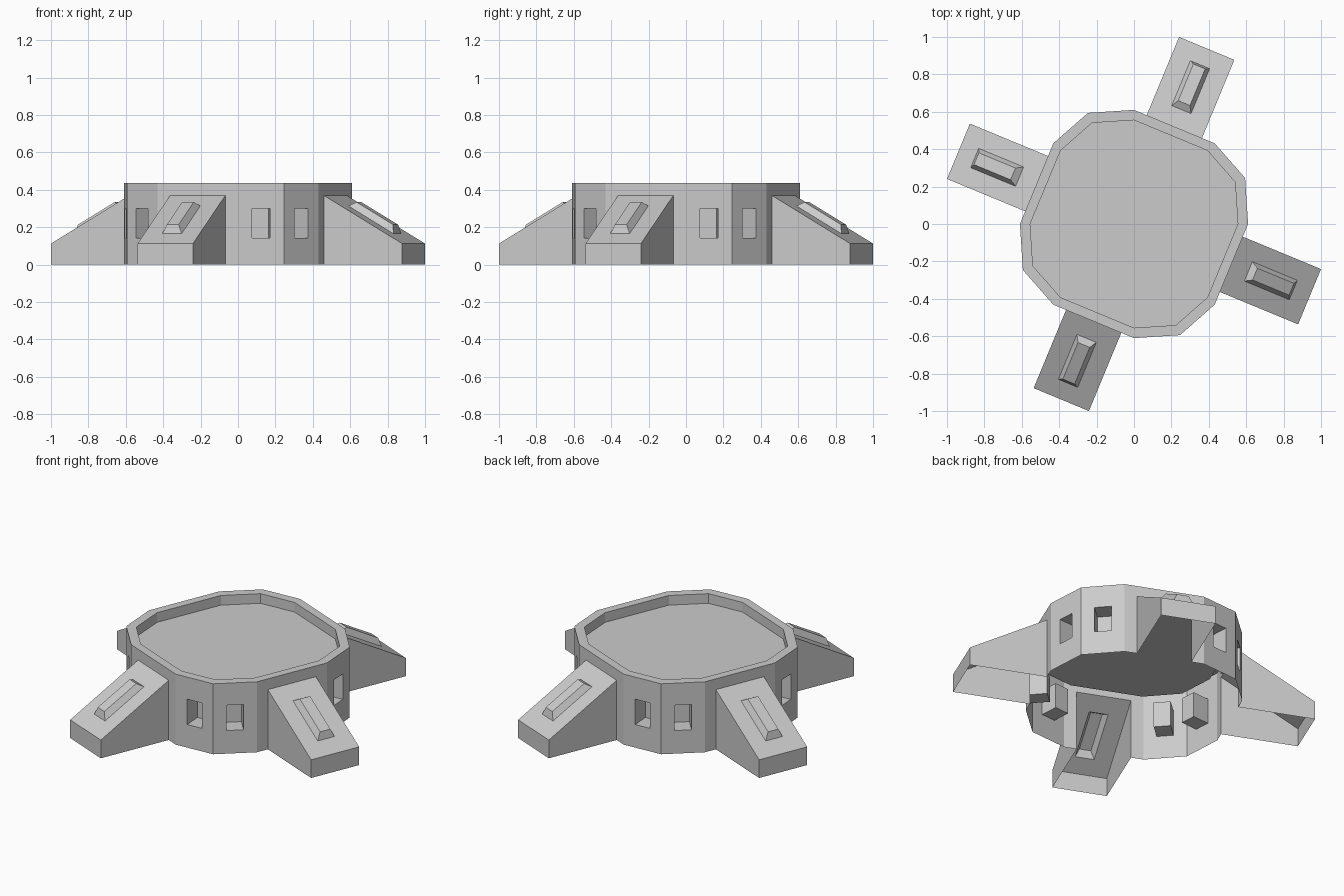
import bpy, bmesh
from math import cos, sin, radians
from mathutils import Vector, Matrix

if "Cube" in bpy.data.objects:
    bpy.data.objects.remove(bpy.data.objects["Cube"])

H = 0.437                       # body height
R_LEG, R_MID = 0.61, 0.643      # corner radii beside the legs / between the legs
INSET, RECESS = 0.91, 0.06      # top rim
APO = R_LEG * cos(radians(22.5))
LEG_W, LEG_TOP, LEG_END, LEG_LOW = 0.16, 0.37, 1.016, 0.113
LEG_ANGLES = [67.5 + 90 * i for i in range(4)]


def polar(r, deg, z=0.0):
    return Vector((r * cos(radians(deg)), r * sin(radians(deg)), z))


def face(bm, pts):
    bm.faces.new([bm.verts.new(p) for p in pts])


def bridge(bm, a, b):
    """Quads joining two closed loops."""
    n = len(a)
    for i in range(n):
        j = (i + 1) % n
        face(bm, [a[i], a[j], b[j], b[i]])


def finish(bm, name):
    bmesh.ops.remove_doubles(bm, verts=bm.verts, dist=1e-5)
    bmesh.ops.recalc_face_normals(bm, faces=bm.faces)
    me = bpy.data.meshes.new(name)
    bm.to_mesh(me)
    bm.free()
    ob = bpy.data.objects.new(name, me)
    bpy.context.collection.objects.link(ob)
    return ob


def window_wall(bm, p, q):
    """Wall panel with a closed pocket set into it."""
    up = Vector((0, 0, 1))
    along = (q - p).normalized()
    inward = up.cross(along)
    mid = (p + q) / 2
    outer = [p, q, q + up * H, p + up * H]
    hole = [mid + along * s * 0.048 + up * z
            for s, z in ((-1, 0.143), (1, 0.143), (1, 0.3), (-1, 0.3))]
    back = [v + inward * 0.11 for v in hole]
    bridge(bm, outer, hole)
    bridge(bm, hole, back)
    face(bm, back)


# Body: hollow twelve-sided drum, open below, recessed roof
bm = bmesh.new()
ring = []
for a in LEG_ANGLES:
    ring += [polar(R_LEG, a - 22.5), polar(R_LEG, a + 22.5), polar(R_MID, a + 45)]
    rot = Matrix.Rotation(radians(a), 3, 'Z')
    hw = R_LEG * sin(radians(22.5))
    # long wall with the opening behind the leg
    outline = [(-hw, 0), (-hw, H), (hw, H), (hw, 0),
               (LEG_W, 0), (LEG_W, LEG_TOP), (-LEG_W, LEG_TOP), (-LEG_W, 0)]
    face(bm, [rot @ Vector((APO, y, z)) for y, z in outline])
    window_wall(bm, polar(R_LEG, a + 22.5), polar(R_MID, a + 45))
    window_wall(bm, polar(R_MID, a + 45), polar(R_LEG, a + 67.5))
top = [p + Vector((0, 0, H)) for p in ring]
rim = [p * INSET + Vector((0, 0, H)) for p in ring]
roof = [p - Vector((0, 0, RECESS)) for p in rim]
bridge(bm, top, rim)
bridge(bm, rim, roof)
face(bm, roof)
finish(bm, "drum_body")


# Legs: hollow sloping buttresses with a raised rib
def slope_z(x):
    return LEG_TOP + (x - APO) * (LEG_LOW - LEG_TOP) / (LEG_END - APO)


def slope_rect(x0, x1, w, lift=0.0):
    return [Vector((x, y, slope_z(x) + lift))
            for x, y in ((x0, -w), (x1, -w), (x1, w), (x0, w))]


for i, a in enumerate(LEG_ANGLES):
    bm = bmesh.new()
    outer = slope_rect(APO, LEG_END, LEG_W)
    base = slope_rect(0.662, 0.922, 0.056)
    crest = slope_rect(0.70, 0.912, 0.034, 0.042)
    bridge(bm, outer, base)
    bridge(bm, base, crest)
    face(bm, crest)
    foot = [Vector((v.x, v.y, 0)) for v in outer]
    for k in range(3):          # two sides and the end
        face(bm, [foot[k], foot[k + 1], outer[k + 1], outer[k]])
    bmesh.ops.rotate(bm, verts=bm.verts, cent=(0, 0, 0),
                     matrix=Matrix.Rotation(radians(a), 3, 'Z'))
    finish(bm, f"leg_{i + 1}")
